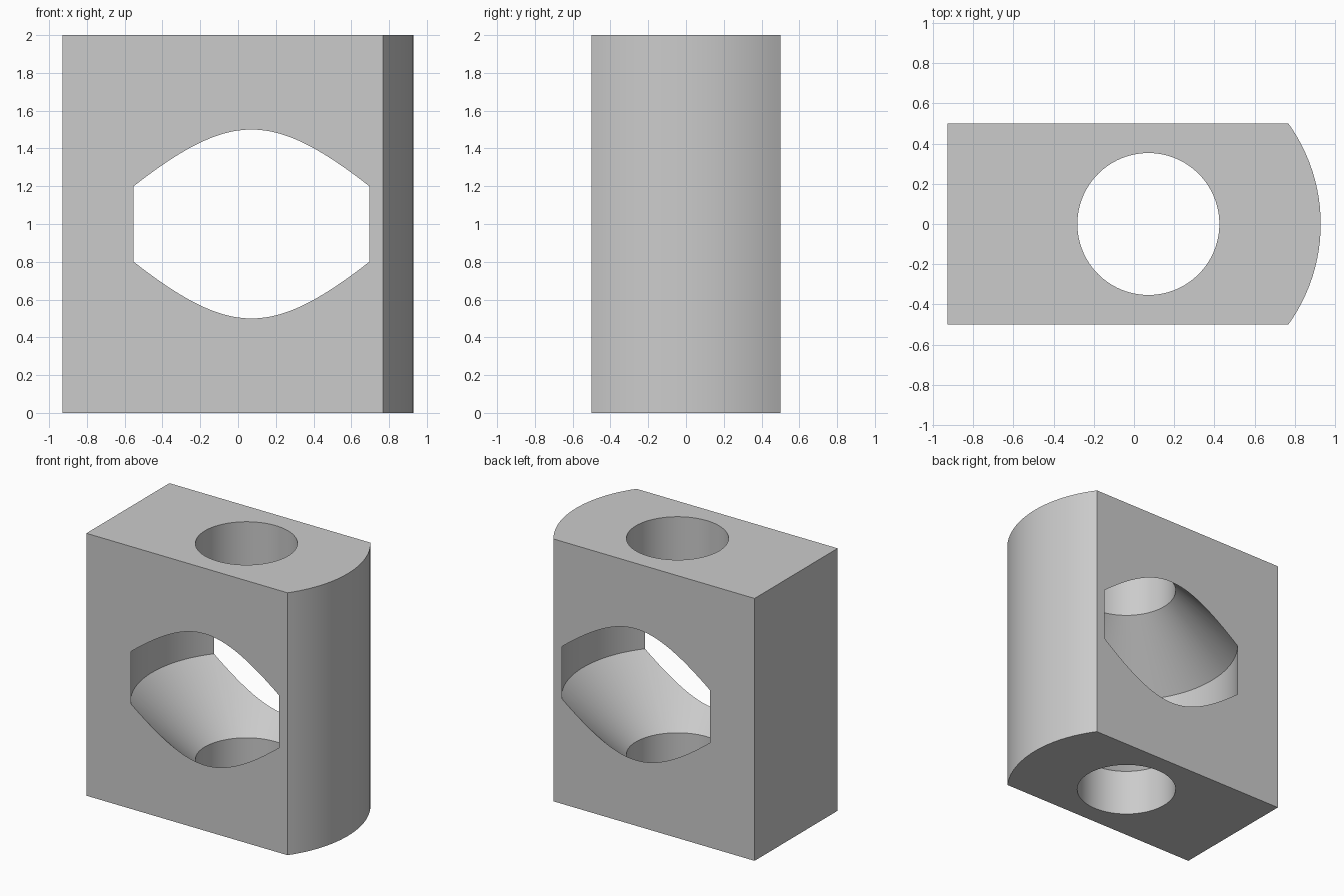
import bpy, bmesh, math
from mathutils import Matrix

cube = bpy.data.objects.get("Cube")
if cube:
    bpy.data.objects.remove(cube, do_unlink=True)

AXIS_X = 0.0715      # shared axis of the rounded end and the bore
END_RADIUS = 0.857
HALF_DEPTH = 0.5
SEGMENTS = 96

grey = bpy.data.materials.new("plain grey")
grey.use_nodes = True
colour = (0.6, 0.6, 0.6, 1)
grey.diffuse_color = colour
grey.node_tree.nodes["Principled BSDF"].inputs["Base Color"].default_value = colour


def make_object(name, bm):
    bmesh.ops.recalc_face_normals(bm, faces=bm.faces)
    mesh = bpy.data.meshes.new(name)
    bm.to_mesh(mesh)
    bm.free()
    mesh.materials.append(grey)
    obj = bpy.data.objects.new(name, mesh)
    bpy.context.collection.objects.link(obj)
    return obj


# Block: straight sides with one rounded end, extruded upward
bm = bmesh.new()
sweep = math.asin(HALF_DEPTH / END_RADIUS)
outline = [(AXIS_X - 1, HALF_DEPTH), (AXIS_X - 1, -HALF_DEPTH)]
for i in range(25):
    a = sweep * (i / 12 - 1)
    outline.append((AXIS_X + END_RADIUS * math.cos(a), END_RADIUS * math.sin(a)))
base = bm.faces.new([bm.verts.new((x, y, 0)) for x, y in outline])
top = bmesh.ops.extrude_face_region(bm, geom=[base])["geom"]
bmesh.ops.translate(bm, vec=(0, 0, 2),
                    verts=[v for v in top if isinstance(v, bmesh.types.BMVert)])
block = make_object("bored_block", bm)

# Cavity cutter: narrow bore, conical flare, wide middle, mirrored in height
half = [(0, 1.1), (0.353, 1.1), (0.353, 0.647), (0.8, 0.2)]
profile = half + [(r, -h) for r, h in reversed(half)]
bm = bmesh.new()
verts = [bm.verts.new((r, 0, h)) for r, h in profile]
edges = [bm.edges.new(pair) for pair in zip(verts, verts[1:])]
bmesh.ops.spin(bm, geom=verts + edges, cent=(0, 0, 0), axis=(0, 0, 1),
               angle=math.tau, steps=SEGMENTS, use_duplicate=False)
bmesh.ops.remove_doubles(bm, verts=bm.verts, dist=0.0001)
bmesh.ops.transform(bm, matrix=Matrix.Translation((AXIS_X, 0, 1)), verts=bm.verts)
cutter = make_object("cavity_cutter", bm)
cutter.hide_render = True

# Cut the cavity and shade the curved walls smoothly
cut = block.modifiers.new("cavity", 'BOOLEAN')
cut.operation = 'DIFFERENCE'
cut.solver = 'EXACT'
cut.object = cutter
bpy.ops.object.select_all(action='DESELECT')
bpy.context.view_layer.objects.active = block
block.select_set(True)
bpy.ops.object.modifier_apply(modifier=cut.name)
bpy.data.objects.remove(cutter, do_unlink=True)
bpy.ops.object.shade_smooth_by_angle(angle=math.radians(25))
